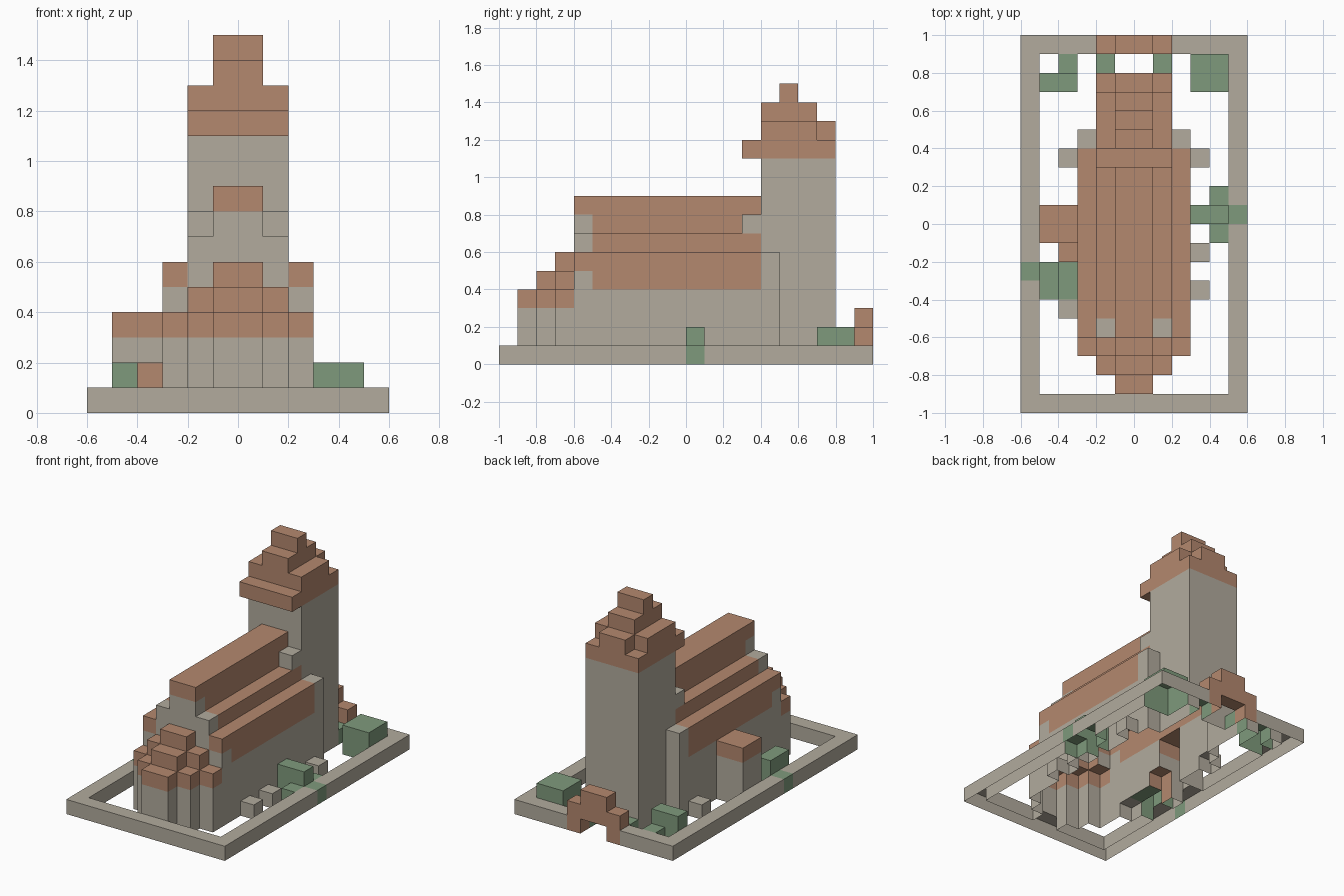
import bpy, bmesh
from mathutils import Vector

if "Cube" in bpy.data.objects:
    bpy.data.objects.remove(bpy.data.objects["Cube"])

U = 0.1  # block size; all coordinates below are in blocks


def material(name, rgb):
    m = bpy.data.materials.new(name)
    m.diffuse_color = (*rgb, 1)
    m.use_nodes = True
    m.node_tree.nodes["Principled BSDF"].inputs["Base Color"].default_value = m.diffuse_color
    return m


MATS = [material("stone", (0.445, 0.407, 0.337)),
        material("terracotta", (0.456, 0.246, 0.156)),
        material("foliage", (0.212, 0.323, 0.202))]
STONE, TILE, GREEN = range(3)
cells = {}  # block position -> (part, colour)


def box(part, mat, x, y, z, mirror=False):
    """Fill a range of blocks; later boxes repaint earlier ones."""
    for i in range(*x):
        for j in range(*y):
            for k in range(*z):
                cells[i, j, k] = (part, mat)
                if mirror:
                    cells[-1 - i, j, k] = (part, mat)


# Low boundary wall
box("boundary_wall", STONE, (5, 6), (-10, 10), (0, 1), True)
for y in (-10, 9):
    box("boundary_wall", STONE, (-6, 6), (y, y + 1), (0, 1))

# Arched gate in the back wall
box("gate", TILE, (1, 2), (9, 10), (0, 2), True)
box("gate", TILE, (-1, 1), (9, 10), (1, 3))
for x in (-1, 0):
    del cells[x, 9, 0]

# Nave walls and stepped roof
box("nave", STONE, (-3, 3), (-6, 4), (0, 6))
box("nave", STONE, (-2, 2), (-6, 4), (6, 7))
box("nave", STONE, (-1, 1), (-6, 4), (7, 8))
box("nave", STONE, (2, 3), (4, 5), (0, 6), True)
box("nave_roof", TILE, (2, 3), (-6, 4), (5, 6), True)
box("nave_roof", TILE, (2, 3), (-5, 4), (4, 5), True)
box("nave_roof", TILE, (1, 2), (-5, 4), (6, 7), True)
box("nave_roof", TILE, (-1, 1), (-5, 4), (7, 8))
box("nave_roof", TILE, (-1, 1), (-6, 4), (8, 9))
box("nave", STONE, (1, 2), (3, 4), (7, 8), True)

# Stepped apse at the front
for row in range(3):
    y = -9 + row
    for x in range(row + 1):
        box("apse", STONE, (x, x + 1), (y, y + 1), (0, 3), True)
        box("apse_roof", TILE, (x, x + 1), (y, y + 1), (3, 4 + row - x), True)

# Tower with stepped roof and front eave
box("tower", STONE, (-2, 2), (4, 8), (0, 11))
box("tower_roof", TILE, (-2, 2), (3, 8), (11, 12))
box("tower_roof", TILE, (-2, 2), (4, 7), (12, 13))
box("tower_roof", TILE, (-1, 1), (4, 8), (12, 13))
box("tower_roof", TILE, (-1, 1), (4, 7), (13, 14))
box("tower_roof", TILE, (-1, 1), (5, 6), (14, 15))

# Side annex and its low step
box("annex", STONE, (-5, -3), (-1, 1), (0, 3))
box("annex_roof", TILE, (-5, -3), (-1, 1), (3, 4))
box("annex_step", TILE, (-4, -3), (-2, -1), (0, 2))

# Stone blocks along the nave
for x, y in ((3, 3), (3, -2), (3, -4), (-4, 3), (-4, -5)):
    box("stone_blocks", STONE, (x, x + 1), (y, y + 1), (0, 1))

# Shrubs, some growing through the wall
box("right_shrub", GREEN, (3, 5), (0, 1), (0, 2))
box("right_shrub", GREEN, (4, 5), (-1, 2), (0, 1))
cells[4, 0, 1] = ("right_shrub", GREEN)
box("right_shrub", GREEN, (5, 6), (0, 1), (0, 1))
box("left_shrub", GREEN, (-5, -3), (-4, -2), (0, 1))
box("left_shrub", GREEN, (-5, -4), (-4, -2), (1, 2))
box("left_shrub", GREEN, (-6, -5), (-3, -2), (0, 1))
box("back_shrubs", GREEN, (3, 5), (7, 9), (0, 2))
box("back_shrubs", GREEN, (-5, -3), (7, 8), (0, 2))
box("back_shrubs", GREEN, (-4, -3), (8, 9), (0, 1))
box("back_shrubs", GREEN, (1, 2), (8, 9), (0, 1), True)

# Outer skin of each part: only exposed faces, open underneath
for part in dict.fromkeys(p for p, _ in cells.values()):
    bm = bmesh.new()
    corners = {}

    def corner(p):
        key = tuple(round(c) for c in p)
        if key not in corners:
            corners[key] = bm.verts.new(Vector(key) * U)
        return corners[key]

    for pos, (owner, mat) in cells.items():
        if owner != part:
            continue
        for axis in range(3):
            for side in (0, 1):
                near = list(pos)
                near[axis] += 2 * side - 1
                if tuple(near) in cells or near[2] < 0:
                    continue
                o = Vector(pos)
                o[axis] += side
                u, v = Vector(), Vector()
                u[(axis + 1) % 3] = v[(axis + 2) % 3] = 1
                quad = [o, o + u, o + u + v, o + v]
                f = bm.faces.new([corner(p) for p in (quad if side else quad[::-1])])
                f.material_index = mat
    bmesh.ops.dissolve_limit(bm, angle_limit=0.01, verts=bm.verts, edges=bm.edges,
                             delimit={'MATERIAL'})
    mesh = bpy.data.meshes.new(part)
    bm.to_mesh(mesh)
    bm.free()
    for m in MATS:
        mesh.materials.append(m)
    bpy.context.collection.objects.link(bpy.data.objects.new(part, mesh))
